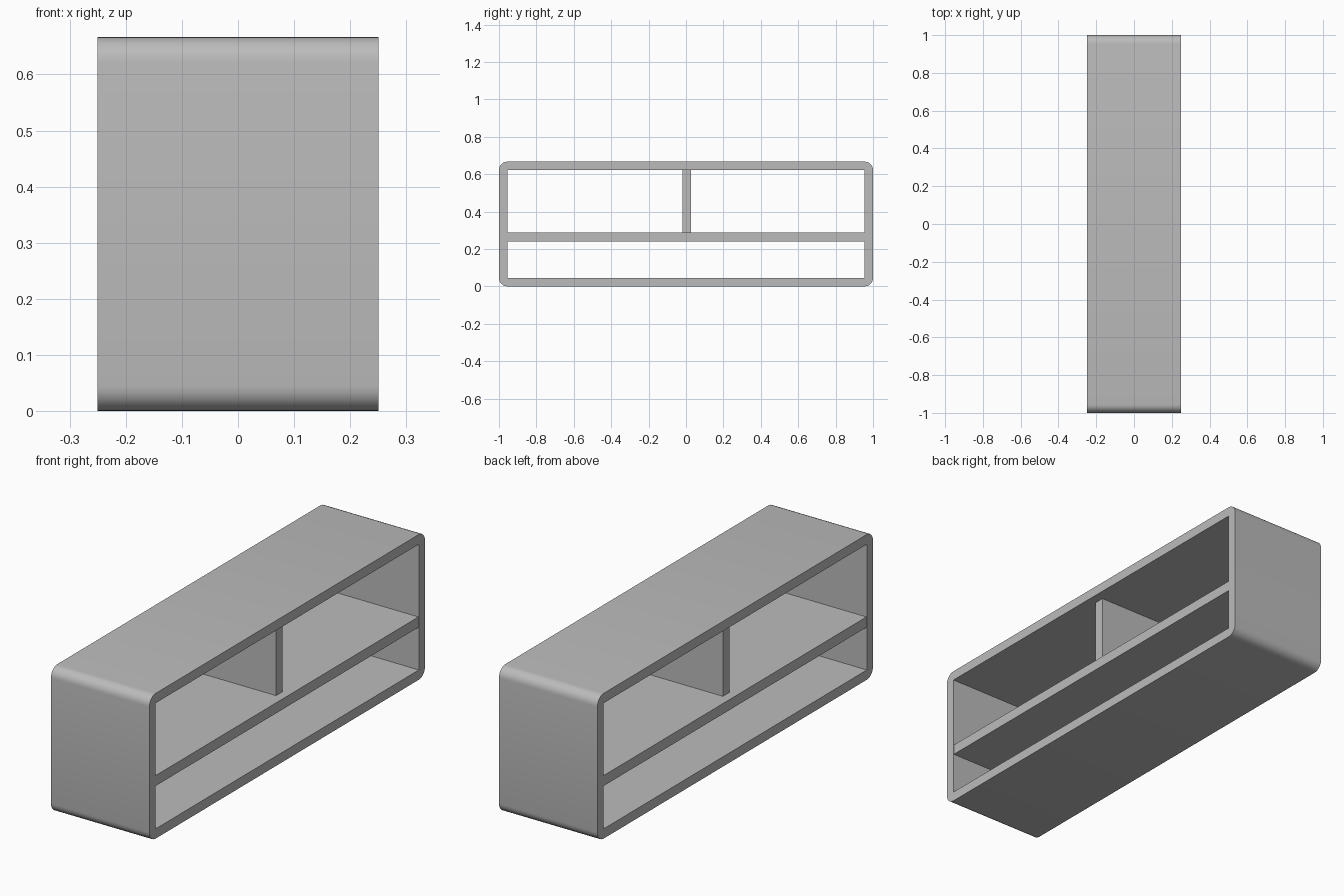
import bpy, math

cube = bpy.data.objects.get("Cube")
if cube:
    bpy.data.objects.remove(cube, do_unlink=True)

DEPTH, LENGTH, HEIGHT = 0.5, 2.0, 0.667
WALL = 0.045
RADIUS = 0.045

grey = bpy.data.materials.new("light_grey")
grey.use_nodes = True
grey.diffuse_color = (0.5, 0.5, 0.5, 1)
grey.node_tree.nodes["Principled BSDF"].inputs["Base Color"].default_value = (0.5, 0.5, 0.5, 1)


def box(name, x, y, z):
    """Box spanning the given (low, high) ranges."""
    spans = (x, y, z)
    bpy.ops.mesh.primitive_cube_add(size=1, location=[(a + b) / 2 for a, b in spans])
    ob = bpy.context.object
    ob.name = name
    ob.scale = [b - a for a, b in spans]
    bpy.ops.object.transform_apply(location=True, rotation=False, scale=True)
    ob.data.materials.append(grey)
    return ob


def apply(ob, mod):
    bpy.context.view_layer.objects.active = ob
    bpy.ops.object.modifier_apply(modifier=mod.name)


half_x, half_y = DEPTH / 2, LENGTH / 2
inner_y = half_y - WALL

# Outer frame: only the four edges running front-to-opening are rounded
frame = box("outer_frame", (-half_x, half_x), (-half_y, half_y), (0, HEIGHT))
weights = frame.data.attributes.new("bevel_weight_edge", "FLOAT", "EDGE")
for edge in frame.data.edges:
    a, b = (frame.data.vertices[i].co for i in edge.vertices)
    weights.data[edge.index].value = 1.0 if abs(a.x - b.x) > 0.1 else 0.0
bevel = frame.modifiers.new("rounded_corners", "BEVEL")
bevel.limit_method = "WEIGHT"
bevel.width = RADIUS
bevel.segments = 6
apply(frame, bevel)

# Square opening right through the frame
cutter = box("opening_cutter", (-half_x - 0.1, half_x + 0.1),
             (-inner_y, inner_y), (WALL, HEIGHT - WALL))
cutter.hide_render = True
cut = frame.modifiers.new("opening", "BOOLEAN")
cut.operation = "DIFFERENCE"
cut.solver = "EXACT"
cut.object = cutter
apply(frame, cut)
bpy.data.objects.remove(cutter, do_unlink=True)

bpy.ops.object.select_all(action="DESELECT")
frame.select_set(True)
bpy.context.view_layer.objects.active = frame
bpy.ops.object.shade_smooth_by_angle(angle=math.radians(30))

# Long shelf and the recessed upright that divides the upper bay
box("shelf", (-half_x + 0.002, half_x - 0.002), (-inner_y, inner_y), (0.24, 0.288))
box("divider", (-0.207, 0.207), (-0.02, 0.028), (0.288, HEIGHT - WALL))
